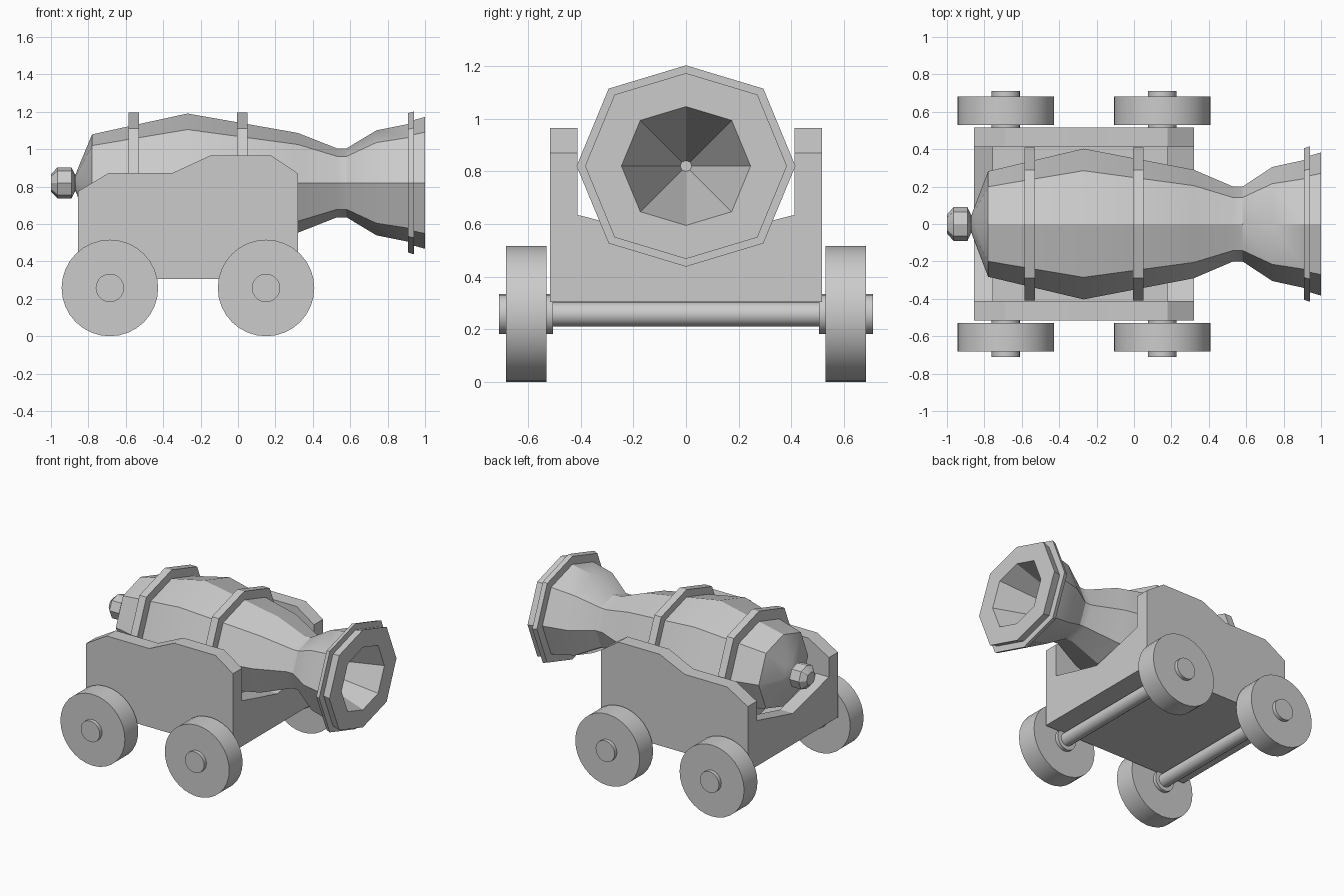
import bpy, bmesh, math
from math import pi, cos, sin

if "Cube" in bpy.data.objects:
    bpy.data.objects.remove(bpy.data.objects["Cube"])

BARREL_Z = 0.82
WHEEL_Z = 0.258


def finish(name, bm, angle=None):
    bmesh.ops.recalc_face_normals(bm, faces=bm.faces)
    me = bpy.data.meshes.new(name)
    bm.to_mesh(me)
    bm.free()
    ob = bpy.data.objects.new(name, me)
    bpy.context.collection.objects.link(ob)
    if angle:
        bpy.ops.object.select_all(action='DESELECT')
        ob.select_set(True)
        bpy.context.view_layer.objects.active = ob
        bpy.ops.object.shade_smooth_by_angle(angle=math.radians(angle))
    return ob


def octagon_lathe(name, profile, angle=30):
    """Sweep an (x, radius) profile round the barrel axis; slightly flat top and bottom."""
    bm = bmesh.new()
    rings = []
    for x, r in profile:
        ring = []
        for i in range(8):
            squash = 0.92 if i in (2, 6) else 1.0
            a = i * pi / 4
            ring.append(bm.verts.new((x, r * cos(a), BARREL_Z + r * squash * sin(a))))
        rings.append(ring)
    for a, b in zip(rings, rings[1:]):
        for i in range(8):
            j = (i + 1) % 8
            bm.faces.new((a[i], a[j], b[j], b[i]))
    bm.faces.new(rings[0])
    bm.faces.new(rings[-1])
    return finish(name, bm, angle)


def prism(name, points, axis, start, end):
    """Extrude a 2D outline along 'x' (y,z points) or 'y' (x,z points)."""
    bm = bmesh.new()
    if axis == 'x':
        vs = [bm.verts.new((start, p, q)) for p, q in points]
        move = (end - start, 0, 0)
    else:
        vs = [bm.verts.new((p, start, q)) for p, q in points]
        move = (0, end - start, 0)
    out = bmesh.ops.extrude_face_region(bm, geom=[bm.faces.new(vs)], use_keep_orig=True)
    new = [g for g in out['geom'] if isinstance(g, bmesh.types.BMVert)]
    bmesh.ops.translate(bm, verts=new, vec=move)
    return finish(name, bm)


def cylinder_y(name, x, y0, y1, radius, sides):
    pts = [(x + radius * cos(2 * pi * i / sides), WHEEL_Z + radius * sin(2 * pi * i / sides))
           for i in range(sides)]
    ob = prism(name, pts, 'y', y0, y1)
    bpy.ops.object.select_all(action='DESELECT')
    ob.select_set(True)
    bpy.context.view_layer.objects.active = ob
    bpy.ops.object.shade_smooth_by_angle(angle=math.radians(30))
    return ob


# Barrel with muzzle ring, flared lip and tapering bore
octagon_lathe("barrel", [
    (-0.875, 0.03), (-0.85, 0.10), (-0.78, 0.282), (-0.27, 0.403), (0.32, 0.29),
    (0.53, 0.2), (0.58, 0.2), (0.74, 0.305), (0.91, 0.342), (0.91, 0.405),
    (0.94, 0.415), (0.94, 0.365), (1.0, 0.383), (1.0, 0.245), (0.4, 0.022)])

# Knob at the breech
octagon_lathe("breech_knob", [
    (-1.0, 0.05), (-0.965, 0.09), (-0.89, 0.09), (-0.872, 0.05), (-0.84, 0.03)])

# Reinforcing bands
for name, x0, x1 in (("rear_band", -0.585, -0.53), ("front_band", -0.005, 0.05)):
    octagon_lathe(name, [(x0, 0.3), (x0, 0.41), (x1, 0.41), (x1, 0.3)])

# Stepped carriage cheeks
cheek = [(-0.855, 0.305), (0.32, 0.305), (0.32, 0.87), (0.18, 0.965),
         (-0.15, 0.965), (-0.35, 0.873), (-0.69, 0.873), (-0.855, 0.775)]
for side, s in (("right", -1), ("left", 1)):
    prism(side + "_cheek", cheek, 'y', s * 0.412, s * 0.515)

# Scooped cross boards and the floor between them
board = [(-0.412, 0.305), (0.412, 0.305), (0.412, 0.635), (0.2, 0.58),
         (0, 0.53), (-0.2, 0.58), (-0.412, 0.635)]
prism("rear_board", board, 'x', -0.855, -0.755)
prism("front_board", board, 'x', 0.18, 0.32)
prism("floor", [(-0.755, 0.305), (0.18, 0.305), (0.18, 0.42), (-0.755, 0.42)],
      'y', -0.412, 0.412)

# Axles, wheels and hubs
for end, x in (("rear", -0.685), ("front", 0.15)):
    cylinder_y(end + "_axle", x, -0.52, 0.52, 0.047, 16)
    for side, s in (("right", -1), ("left", 1)):
        cylinder_y(f"{end}_{side}_wheel", x, s * 0.53, s * 0.683, 0.258, 32)
        cylinder_y(f"{end}_{side}_hub", x, s * 0.505, s * 0.71, 0.076, 20)
